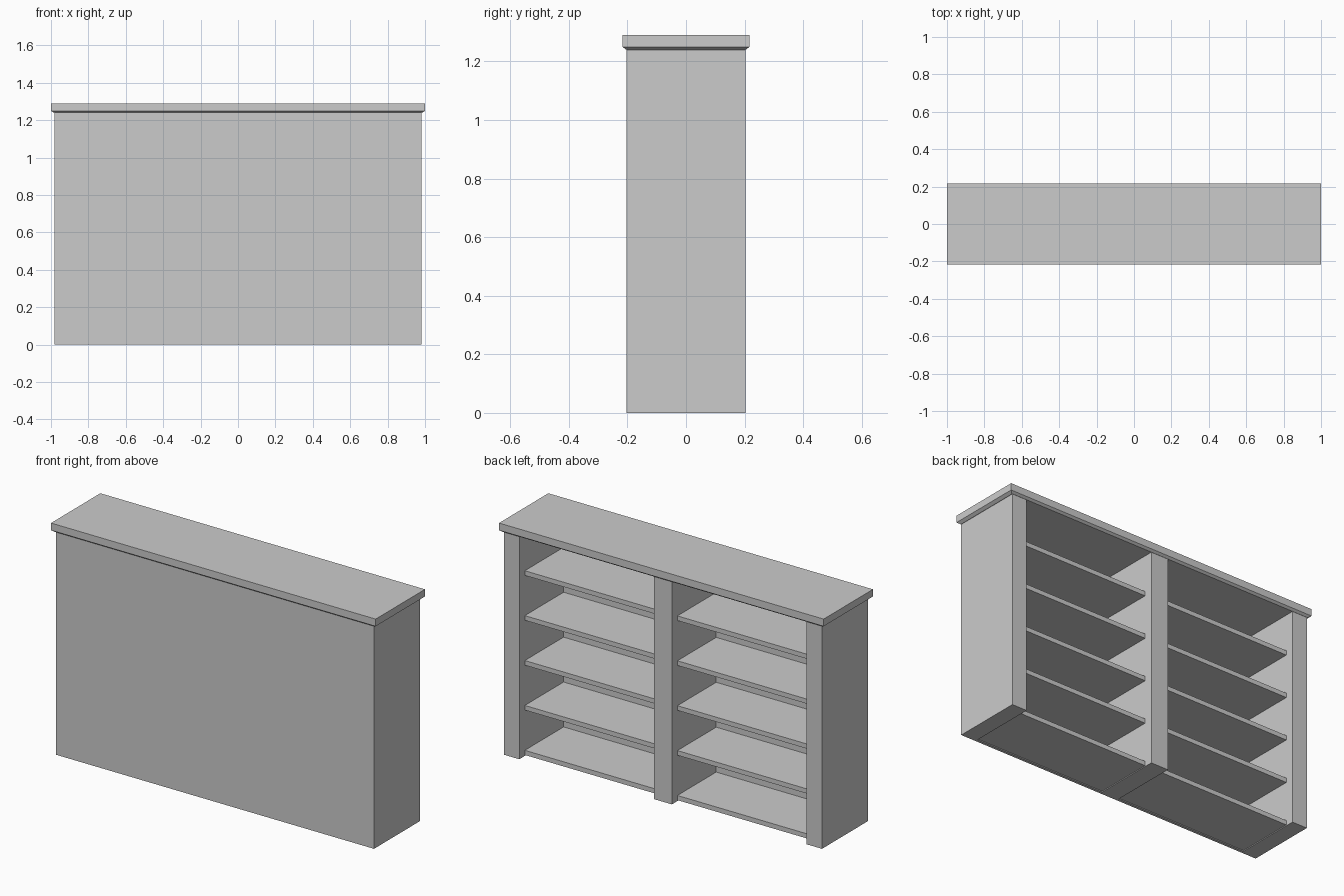
import bpy, bmesh

if "Cube" in bpy.data.objects:
    bpy.data.objects.remove(bpy.data.objects["Cube"])

W, D, H = 0.98, 0.203, 1.24        # body half width, half depth, height
POST = 0.095                       # side upright thickness
MID = 0.055                        # half thickness of centre upright
PANEL_Y = -0.187                   # inner face of the front panel
SHELF_Y = 0.154                    # open edge of the shelves


def mesh_object(name, bm):
    bmesh.ops.recalc_face_normals(bm, faces=bm.faces)
    me = bpy.data.meshes.new(name)
    bm.to_mesh(me)
    bm.free()
    ob = bpy.data.objects.new(name, me)
    bpy.context.collection.objects.link(ob)
    return ob


def box(name, x0, x1, y0, y1, z0, z1):
    bm = bmesh.new()
    bmesh.ops.create_cube(bm, size=1)
    for v in bm.verts:
        v.co.x = x1 if v.co.x > 0 else x0
        v.co.y = y1 if v.co.y > 0 else y0
        v.co.z = z1 if v.co.z > 0 else z0
    return mesh_object(name, bm)


# Closed front panel
box("front_panel", -W + POST, W - POST, -D, PANEL_Y, 0, H)

# Uprights
box("left_upright", -W, -W + POST, -D, D, 0, H)
box("right_upright", W - POST, W, -D, D, 0, H)
box("centre_upright", -MID, MID, PANEL_Y, D, 0, H)

# Shelves in both bays, open towards the back
for side, x0, x1 in (("left", -W + POST, -MID), ("right", MID, W - POST)):
    for i in range(5):
        top = 0.031 + 0.25 * i
        box(f"{side}_shelf_{i + 1}", x0, x1, PANEL_Y, SHELF_Y, top - 0.026, top)

# Counter top with a chamfered lower edge
bm = bmesh.new()
rings = []
for hx, hy, z in ((0.985, 0.204, H), (1.0, 0.217, 1.25), (1.0, 0.217, 1.29)):
    rings.append([bm.verts.new((sx * hx, sy * hy, z))
                  for sx, sy in ((-1, -1), (1, -1), (1, 1), (-1, 1))])
for a, b in zip(rings, rings[1:]):
    for i in range(4):
        j = (i + 1) % 4
        bm.faces.new((a[i], a[j], b[j], b[i]))
bm.faces.new(rings[0][::-1])
bm.faces.new(rings[-1])
mesh_object("counter_top", bm)
